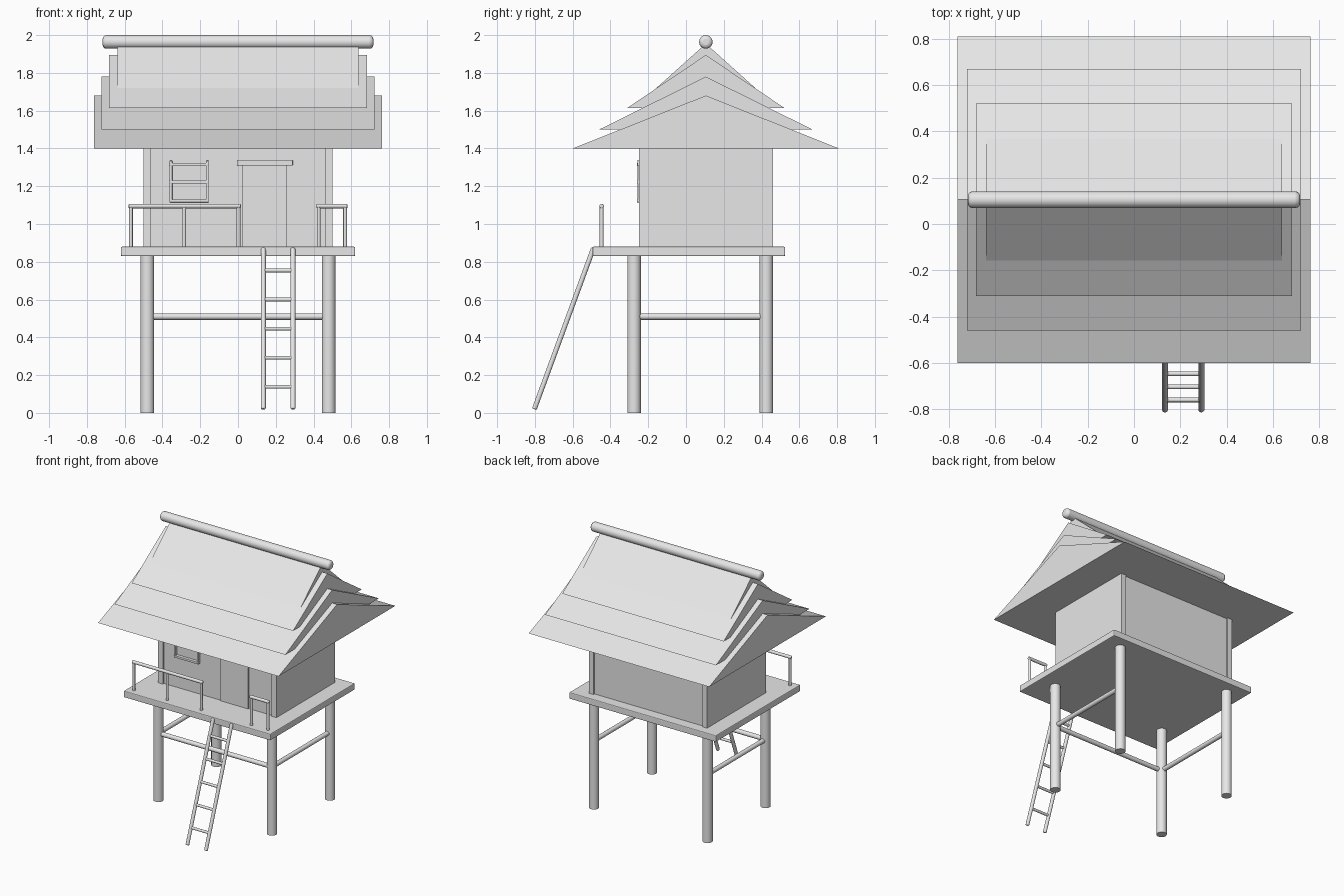
import bpy
import math
from mathutils import Vector

if "Cube" in bpy.data.objects:
    bpy.data.objects.remove(bpy.data.objects["Cube"], do_unlink=True)

GREY = (0.8, 0.8, 0.8, 1)
mat = bpy.data.materials.new("pale grey")
mat.use_nodes = True
mat.diffuse_color = GREY
mat.node_tree.nodes["Principled BSDF"].inputs["Base Color"].default_value = GREY


def finish(ob, name, bevel=0, segments=2):
    ob.name = name
    ob.data.materials.clear()
    ob.data.materials.append(mat)
    if bevel:
        mod = ob.modifiers.new("soft edges", "BEVEL")
        mod.width = bevel
        mod.segments = segments
        mod.limit_method = "ANGLE"
        mod.angle_limit = math.radians(50)
    return ob


def box(name, low, high, bevel=0):
    low, high = Vector(low), Vector(high)
    bpy.ops.mesh.primitive_cube_add(size=1, location=(low + high) / 2)
    ob = bpy.context.object
    ob.scale = high - low
    bpy.ops.object.transform_apply(location=False, rotation=False, scale=True)
    return finish(ob, name, bevel)


def rod(name, start, end, radius, bevel=0, sides=16):
    start, end = Vector(start), Vector(end)
    span = end - start
    bpy.ops.mesh.primitive_cylinder_add(
        vertices=sides, radius=radius, depth=span.length,
        location=(start + end) / 2,
        rotation=span.to_track_quat("Z", "Y").to_euler())
    bpy.ops.object.shade_smooth_by_angle(angle=math.radians(35))
    return finish(bpy.context.object, name, bevel, 3)


def gable(name, half_x, half_y, base, apex):
    # closed triangular prism running along x
    verts = [(x, RIDGE_Y + y, z) for x in (-half_x, half_x)
             for y, z in ((-half_y, base), (half_y, base), (0, apex))]
    faces = [(0, 2, 1), (3, 4, 5), (0, 1, 4, 3), (1, 2, 5, 4), (2, 0, 3, 5)]
    mesh = bpy.data.meshes.new(name)
    mesh.from_pydata(verts, [], faces)
    ob = bpy.data.objects.new(name, mesh)
    bpy.context.collection.objects.link(ob)
    return finish(ob, name)


RIDGE_Y = 0.105
FLOOR = 0.88
FRONT, BACK = -0.275, 0.425
LEG_X = 0.48
SIDES = (("left", 1), ("right", -1))

# Stilts and braces
for side, s in SIDES:
    for end, y in (("front", FRONT), ("back", BACK)):
        rod(f"{end}_{side}_stilt", (s * LEG_X, y, 0), (s * LEG_X, y, 0.84), 0.036, sides=24)
    rod(f"{side}_brace", (s * LEG_X, FRONT, 0.51), (s * LEG_X, BACK, 0.51), 0.017)
rod("front_brace", (-LEG_X, FRONT, 0.51), (LEG_X, FRONT, 0.51), 0.017)

# Platform
box("platform", (-0.62, -0.495, 0.83), (0.62, 0.525, FLOOR), 0.006)

# Walls: side panels overlap slightly recessed front and back panels
for side, s in SIDES:
    xs = sorted((s * 0.46, s * 0.5))
    box(f"{side}_wall", (xs[0], -0.25, FLOOR), (xs[1], 0.46, 1.42))
box("front_wall", (-0.47, -0.237, FLOOR), (0.47, -0.2, 1.42))
box("back_wall", (-0.47, 0.41, FLOOR), (0.47, 0.447, 1.42))

# Door and lintel
box("door", (0.022, -0.245, FLOOR), (0.258, -0.225, 1.31))
box("door_lintel", (-0.005, -0.258, 1.31), (0.29, -0.225, 1.34), 0.003)

# Window frame
for side, x in (("right", -0.355), ("left", -0.162)):
    box(f"window_{side}_bar", (x - 0.007, -0.256, 1.115), (x + 0.007, -0.23, 1.335), 0.002)
for place, z in (("lower", 1.123), ("middle", 1.222), ("upper", 1.315)):
    box(f"window_{place}_bar", (-0.362, -0.26, z - 0.008), (-0.155, -0.23, z + 0.008), 0.002)

# Front railing in two runs, leaving a gap for the ladder
for run, posts in (("long", (-0.567, -0.285, 0.003)), ("short", (0.427, 0.567))):
    for i, x in enumerate(posts):
        rod(f"{run}_railing_post_{i + 1}", (x, -0.447, FLOOR - 0.01), (x, -0.447, 1.095), 0.01)
    rod(f"{run}_railing_top", (posts[0] - 0.012, -0.447, 1.095),
        (posts[-1] + 0.012, -0.447, 1.095), 0.012, 0.005)

# Ladder
foot, head = Vector((0, -0.803, 0.02)), Vector((0, -0.49, 0.872))
for side, x in (("right", 0.134), ("left", 0.291)):
    offset = Vector((x, 0, 0))
    rod(f"ladder_{side}_rail", foot + offset, head + offset, 0.013, 0.006)
for i in range(5):
    z = 0.138 + i * 0.154
    p = foot.lerp(head, (z - foot.z) / (head.z - foot.z))
    rod(f"ladder_rung_{i + 1}", (0.134, p.y, p.z), (0.291, p.y, p.z), 0.01)

# Layered roof and ridge pole
for i, tier in enumerate(((0.763, 0.705, 1.40, 1.68),
                          (0.722, 0.565, 1.50, 1.78),
                          (0.682, 0.415, 1.615, 1.895),
                          (0.638, 0.262, 1.72, 1.955))):
    gable(f"roof_tier_{i + 1}", *tier)
rod("ridge_pole", (-0.717, RIDGE_Y, 1.964), (0.717, RIDGE_Y, 1.964), 0.036, 0.02)
